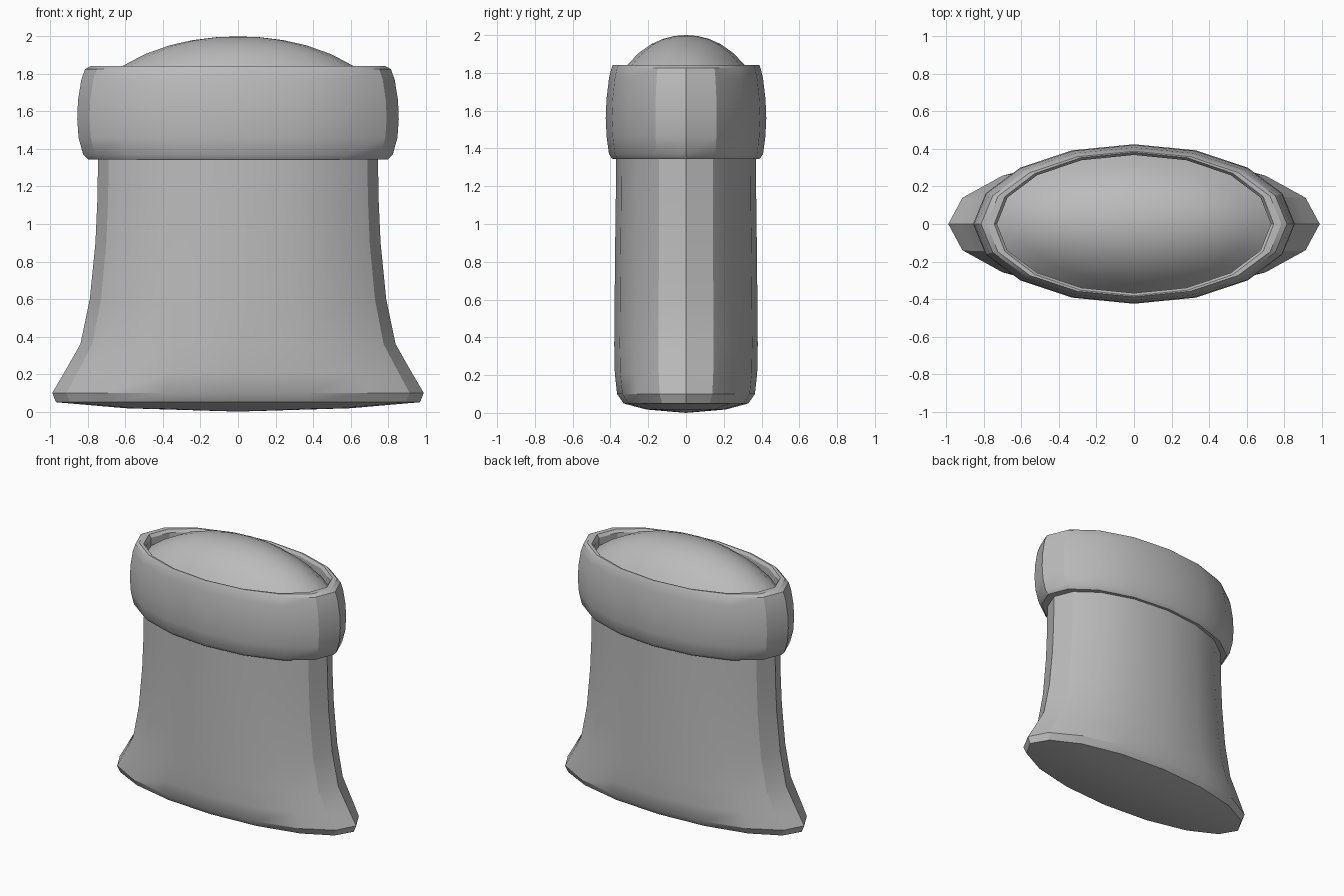
import bpy, bmesh, math

cube = bpy.data.objects.get("Cube")
if cube:
    bpy.data.objects.remove(cube, do_unlink=True)

SIDES = 16

grey = bpy.data.materials.new("plain grey")
grey.use_nodes = True
colour = (0.5, 0.5, 0.5, 1)
grey.diffuse_color = colour
grey.node_tree.nodes["Principled BSDF"].inputs["Base Color"].default_value = colour


def loft(name, rings, cap_low=None, cap_high=None, closed=False):
    """Skin oval rings (half width, half depth, height), with optional cap points."""
    bm = bmesh.new()
    loops = []
    for rx, ry, z in rings:
        angles = [math.tau * i / SIDES for i in range(SIDES)]
        loops.append([bm.verts.new((rx * math.cos(a), ry * math.sin(a), z)) for a in angles])
    pairs = list(zip(loops, loops[1:]))
    if closed:
        pairs.append((loops[-1], loops[0]))
    for low, high in pairs:
        for i in range(SIDES):
            j = (i + 1) % SIDES
            bm.faces.new((low[i], low[j], high[j], high[i]))
    for loop, z in ((loops[0], cap_low), (loops[-1], cap_high)):
        if z is not None:
            tip = bm.verts.new((0, 0, z))
            for i in range(SIDES):
                bm.faces.new((loop[i], loop[(i + 1) % SIDES], tip))
    bmesh.ops.recalc_face_normals(bm, faces=bm.faces)
    mesh = bpy.data.meshes.new(name)
    bm.to_mesh(mesh)
    bm.free()
    mesh.materials.append(grey)
    obj = bpy.data.objects.new(name, mesh)
    bpy.context.collection.objects.link(obj)
    bpy.ops.object.select_all(action='DESELECT')
    obj.select_set(True)
    bpy.context.view_layer.objects.active = obj
    bpy.ops.object.shade_smooth_by_angle(angle=math.radians(30))
    return obj


# Flared body with a shallow rounded underside
loft("flared_body", [
    (0.60, 0.21, 0.018), (0.97, 0.33, 0.05), (0.99, 0.365, 0.10),
    (0.925, 0.377, 0.21), (0.84, 0.38, 0.36), (0.79, 0.378, 0.60),
    (0.76, 0.375, 0.90), (0.75, 0.372, 1.12), (0.745, 0.37, 1.40),
], cap_low=0.0)

# Bulging collar band with an inner lip
loft("collar_band", [
    (0.73, 0.36, 1.345), (0.80, 0.39, 1.345), (0.825, 0.408, 1.37),
    (0.85, 0.42, 1.46), (0.857, 0.425, 1.56), (0.853, 0.421, 1.66),
    (0.835, 0.408, 1.77), (0.815, 0.395, 1.825), (0.785, 0.388, 1.842),
    (0.745, 0.382, 1.842), (0.73, 0.368, 1.82), (0.73, 0.368, 1.72),
], closed=True)

# Domed top sitting inside the collar
dome = []
for t in (1.0, 0.85, 0.68, 0.5, 0.33, 0.16):
    drop = 0.175 * t ** 2 + 0.065 * t ** 4
    dome.append((0.73 * t, 0.368 * t, 2.0 - drop))
loft("domed_top", dome, cap_high=2.0)
